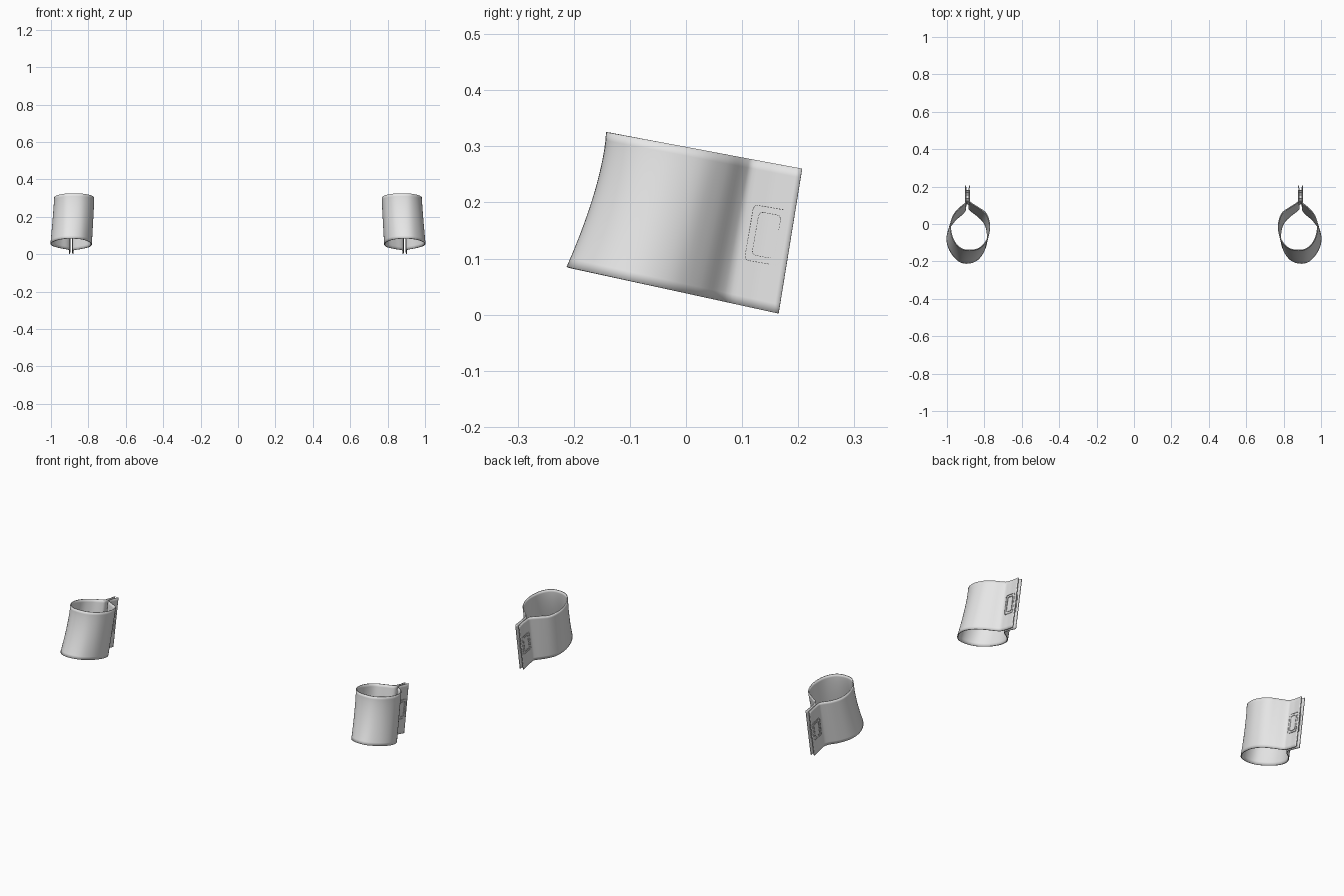
import bpy, bmesh, math
from mathutils import Vector, Matrix

cube = bpy.data.objects.get("Cube")
if cube:
    bpy.data.objects.remove(cube, do_unlink=True)

fabric = bpy.data.materials.new("pale grey fabric")
fabric.use_nodes = True
colour = (0.8, 0.8, 0.8, 1)
fabric.diffuse_color = colour
fabric.node_tree.nodes["Principled BSDF"].inputs["Base Color"].default_value = colour

# Teardrop outlines (x, y) of the upper and lower rim, from one flap end to the other
UPPER = [(.88, .207), (.883, .16), (.88, .122), (.835, .09), (.795, .062), (.776, .02),
         (.772, -.03), (.79, -.09), (.83, -.13), (.88, -.14), (.925, -.13), (.962, -.09),
         (.98, -.03), (.973, .03), (.945, .075), (.91, .105), (.898, .122), (.897, .16), (.9, .207)]
LOWER = [(.882, .165), (.885, .12), (.882, .08), (.84, .045), (.805, .01), (.788, -.03),
         (.785, -.08), (.8, -.14), (.835, -.19), (.885, -.21), (.935, -.2), (.98, -.15),
         (1, -.09), (.99, -.03), (.955, .02), (.915, .055), (.9, .08), (.899, .12), (.902, .165)]
STEPS, ROWS = 5, 16


def smooth_path(points):
    """Catmull-Rom curve through the points; the flaps stay straight."""
    p = [Vector(q) for q in points]
    last = len(p) - 1
    path = []
    for i in range(last):
        a, b, c, d = p[max(i - 1, 0)], p[i], p[i + 1], p[min(i + 2, last)]
        flap = i < 2 or i >= last - 2
        for k in range(STEPS):
            t = k / STEPS
            if flap:
                path.append(b.lerp(c, t))
            else:
                path.append(0.5 * (2 * b + (c - a) * t + (2 * a - 5 * b + 4 * c - d) * t * t
                                   + (3 * b - a - 3 * c + d) * t ** 3))
    return path + [p[-1]]


def make_object(name, bm):
    mesh = bpy.data.meshes.new(name)
    bmesh.ops.recalc_face_normals(bm, faces=bm.faces)
    bm.to_mesh(mesh)
    bm.free()
    mesh.materials.append(fabric)
    obj = bpy.data.objects.new(name, mesh)
    bpy.context.collection.objects.link(obj)
    return obj


def make_cuff(name, side):
    upper, lower = smooth_path(UPPER), smooth_path(LOWER)
    bm = bmesh.new()
    rows = []
    for r in range(ROWS + 1):
        t = r / ROWS
        row = []
        for a, b in zip(upper, lower):
            # The front flares out towards the lower rim
            front = min(max(-b.y / 0.2, 0), 1)
            flat = a.lerp(b, t ** (1 + 0.5 * front))
            top_z = 0.325 - 0.187 * (a.y + 0.14)
            low_z = 0.084 - 0.219 * (b.y + 0.21)
            row.append(bm.verts.new((side * flat.x, flat.y, top_z + (low_z - top_z) * t)))
        rows.append(row)
    for above, below in zip(rows, rows[1:]):
        for i in range(len(above) - 1):
            bm.faces.new((above[i], above[i + 1], below[i + 1], below[i]))
    obj = make_object(name, bm)
    shell = obj.modifiers.new("thickness", "SOLIDIFY")
    shell.thickness = 0.005
    shell.offset = 0
    bpy.ops.object.select_all(action="DESELECT")
    bpy.context.view_layer.objects.active = obj
    obj.select_set(True)
    bpy.ops.object.shade_smooth_by_angle(angle=math.radians(40))


def rounded_rectangle(w, h, radius):
    """Outline of a rounded rectangle centred on zero."""
    points = []
    for quarter, (sx, sy) in enumerate([(1, 1), (-1, 1), (-1, -1), (1, -1)]):
        for k in range(5):
            angle = (quarter + k / 4) * math.pi / 2
            points.append(Vector((sx * (w / 2 - radius) + radius * math.cos(angle),
                                  sy * (h / 2 - radius) + radius * math.sin(angle))))
    return points


def make_stitches(name, side):
    along = Vector((0, 0.985, -0.17))
    up = Vector((0, 0.17, 0.985))
    centre = Vector((side * 0.891, 0.1435, 0.1415))
    bm = bmesh.new()
    for w, h in ((0.063, 0.1), (0.04, 0.078)):
        loop = rounded_rectangle(w, h, 0.008)
        for a, b in zip(loop, loop[1:] + loop[:1]):
            edge = b - a
            count = max(1, round(edge.length / 0.005))
            for k in range(count):
                p = a.lerp(b, (k + 0.5) / count)
                direction = (along * edge.x + up * edge.y).normalized()
                across = Vector((1, 0, 0)).cross(direction)
                turn = Matrix((Vector((1, 0, 0)), direction, across)).transposed().to_4x4()
                size = Matrix.Diagonal((0.027, min(0.003, edge.length / count * 0.6), 0.0012, 1))
                place = Matrix.Translation(centre + along * p.x + up * p.y)
                bmesh.ops.create_cube(bm, size=1, matrix=place @ turn @ size)
    make_object(name, bm)


# A mirrored pair of cuffs, each with stitched flaps at the back
for label, side in (("left", 1), ("right", -1)):
    make_cuff(label + "_cuff", side)
    make_stitches(label + "_flap_stitches", side)
